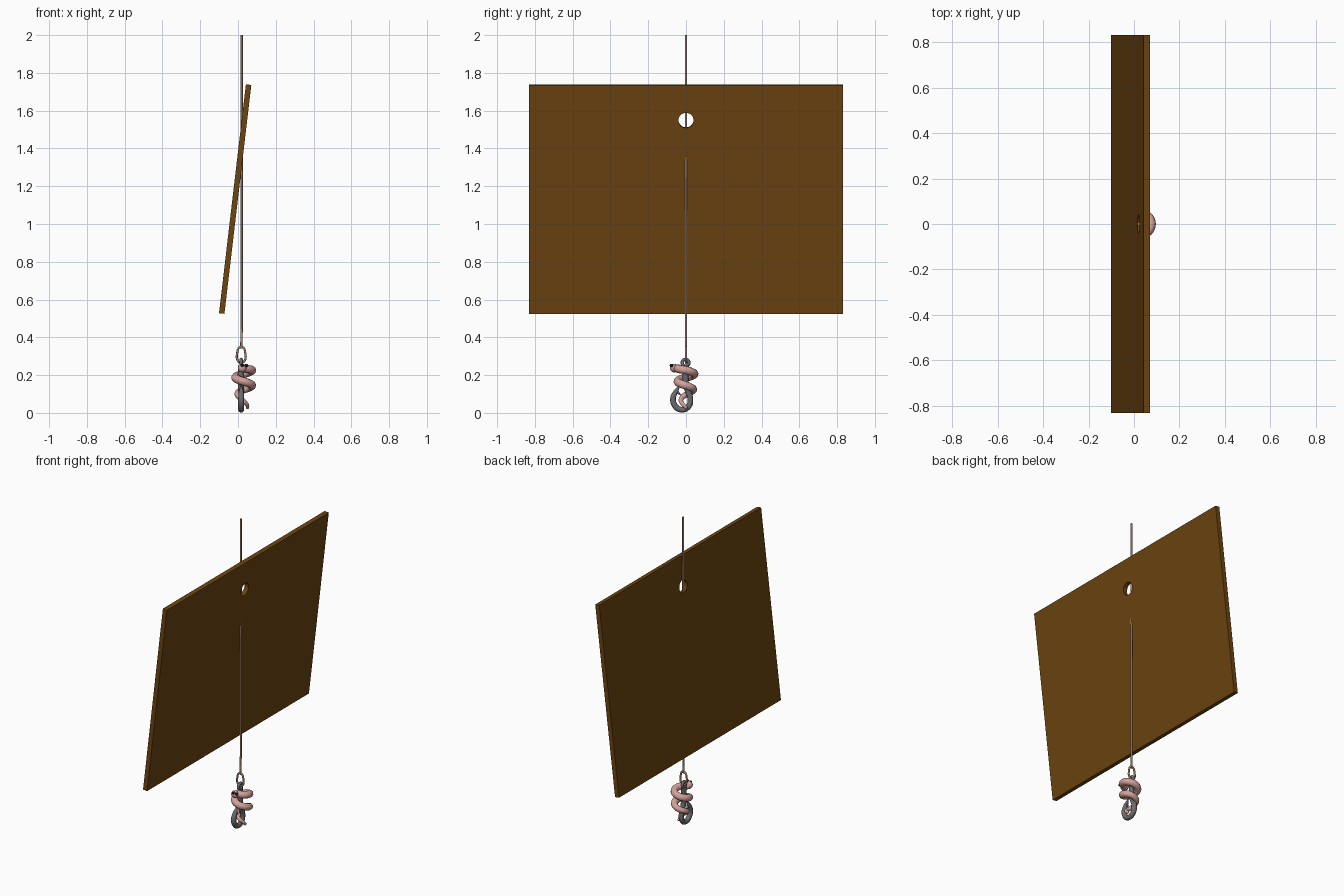
import bpy, math
from mathutils import Vector

if "Cube" in bpy.data.objects:
    bpy.data.objects.remove(bpy.data.objects["Cube"])


def material(name, rgb):
    m = bpy.data.materials.new(name)
    m.diffuse_color = (*rgb, 1)
    m.use_nodes = True
    m.node_tree.nodes["Principled BSDF"].inputs["Base Color"].default_value = m.diffuse_color
    return m


BROWN = material("wood", (0.15, 0.058, 0.005))
TAN = material("string", (0.40, 0.24, 0.16))
STEEL = material("steel", (0.15, 0.15, 0.16))
PINK = material("worm_skin", (0.66, 0.36, 0.33))
BLACK = material("eye_black", (0.01, 0.01, 0.01))


def finish(ob, name, mat, smooth=True):
    ob.name = name
    ob.data.materials.clear()
    ob.data.materials.append(mat)
    if smooth:
        for p in ob.data.polygons:
            p.use_smooth = True
    return ob


def tube(name, points, radius, mat, radii=None, cyclic=False, kind='BEZIER', res=5):
    """Round tube along a path, converted to a mesh."""
    cu = bpy.data.curves.new(name, 'CURVE')
    cu.dimensions = '3D'
    cu.bevel_depth = radius
    cu.bevel_resolution = 3
    cu.resolution_u = res
    cu.use_fill_caps = True
    sp = cu.splines.new(kind)
    pts = sp.bezier_points if kind == 'BEZIER' else sp.points
    pts.add(len(points) - 1)
    for i, (p, co) in enumerate(zip(pts, points)):
        if kind == 'BEZIER':
            p.co = co
            p.handle_left_type = p.handle_right_type = 'AUTO'
        else:
            p.co = (*co, 1)
        p.radius = radii[i] if radii else 1
    sp.use_cyclic_u = cyclic
    ob = bpy.data.objects.new(name, cu)
    bpy.context.collection.objects.link(ob)
    bpy.ops.object.select_all(action='DESELECT')
    ob.select_set(True)
    bpy.context.view_layer.objects.active = ob
    bpy.ops.object.convert(target='MESH')
    return finish(bpy.context.object, name, mat)


def ball(name, loc, r, mat):
    bpy.ops.mesh.primitive_uv_sphere_add(segments=16, ring_count=10, radius=r, location=loc)
    return finish(bpy.context.object, name, mat)


# Tilted board with a drilled hole
tilt = math.radians(6.7)
bpy.ops.mesh.primitive_cube_add(size=1, location=(-0.015, 0, 1.132), rotation=(0, tilt, 0))
board = bpy.context.object
board.scale = (0.029, 1.66, 1.22)
finish(board, "board", BROWN, False)
hole_x = -0.015 + (1.55 - 1.132) * math.tan(tilt)
bpy.ops.mesh.primitive_cylinder_add(vertices=32, radius=0.04, depth=0.2,
                                    location=(hole_x, 0, 1.55),
                                    rotation=(0, math.pi / 2 + tilt, 0))
cutter = bpy.context.object
cutter.hide_render = True
mod = board.modifiers.new("hole", 'BOOLEAN')
mod.object = cutter
mod.solver = 'EXACT'
bpy.context.view_layer.objects.active = board
bpy.ops.object.modifier_apply(modifier=mod.name)
bpy.data.objects.remove(cutter)

# Fishing line and the loop tied through the hook eye
tube("line", [(0.02, 0, 2), (0.02, 0, 0.46), (0.017, 0, 0.34)], 0.006, TAN, kind='POLY')
tube("line_loop", [(0.017, 0, 0.35), (-0.006, 0, 0.305), (0, 0, 0.275), (0.017, 0, 0.265),
                   (0.034, 0, 0.275), (0.04, 0, 0.305)], 0.006, TAN, cyclic=True)

# Hook: eye ring, shank, bend and barbed point
bpy.ops.mesh.primitive_torus_add(major_segments=24, minor_segments=10, major_radius=0.018,
                                 minor_radius=0.009, location=(0.017, -0.003, 0.265),
                                 rotation=(0, math.pi / 2, 0))
finish(bpy.context.object, "hook_eye", STEEL)
hook = [(0, 0.25), (-0.002, 0.18), (0.006, 0.125), (0.022, 0.08), (0.014, 0.035),
        (-0.025, 0.017), (-0.06, 0.04), (-0.068, 0.08), (-0.052, 0.115), (-0.03, 0.15)]
tube("hook", [(0.017, y, z) for y, z in hook], 0.016, STEEL,
     radii=[1, 1, 1, 1, 1, 1, 1, 1, 0.8, 0.05])
tube("barb", [(0.017, -0.055, 0.115), (0.017, -0.04, 0.105), (0.017, -0.025, 0.092)],
     0.01, STEEL, radii=[1, 0.7, 0.05])

# Worm coiled around the shank, tapering to the tail
keys = [(-95, 0.236), (0, 0.226), (180, 0.187), (360, 0.145), (540, 0.098), (720, 0.028)]


def height(a):
    for (a0, z0), (a1, z1) in zip(keys, keys[1:]):
        if a <= a1:
            return z0 + (z1 - z0) * (a - a0) / (a1 - a0)
    return keys[-1][1]


path, radii = [], []
for i in range(96):
    t = i / 95
    a = -95 + 815 * t
    r = 0.044 if t < 0.6 else 0.044 - 0.024 * (t - 0.6) / 0.4
    th = math.radians(a)
    path.append((0.03 + r * math.cos(th), r * math.sin(th), height(a)))
    radii.append(1 if t < 0.55 else 1 - 0.6 * (t - 0.55) / 0.45)
head = (0.022, -0.062, 0.237)
path.insert(0, head)
radii.insert(0, 1)
tube("worm", path, 0.022, PINK, radii=radii, kind='POLY')
ball("worm_head", head, 0.023, PINK)
ball("worm_tail", path[-1], 0.0088, PINK)

# Eyes
for i, dx in enumerate((0.0, 0.022)):
    ball(f"worm_eye_{i}", Vector(head) + Vector((dx, -0.016, 0.014)), 0.009, BLACK)
